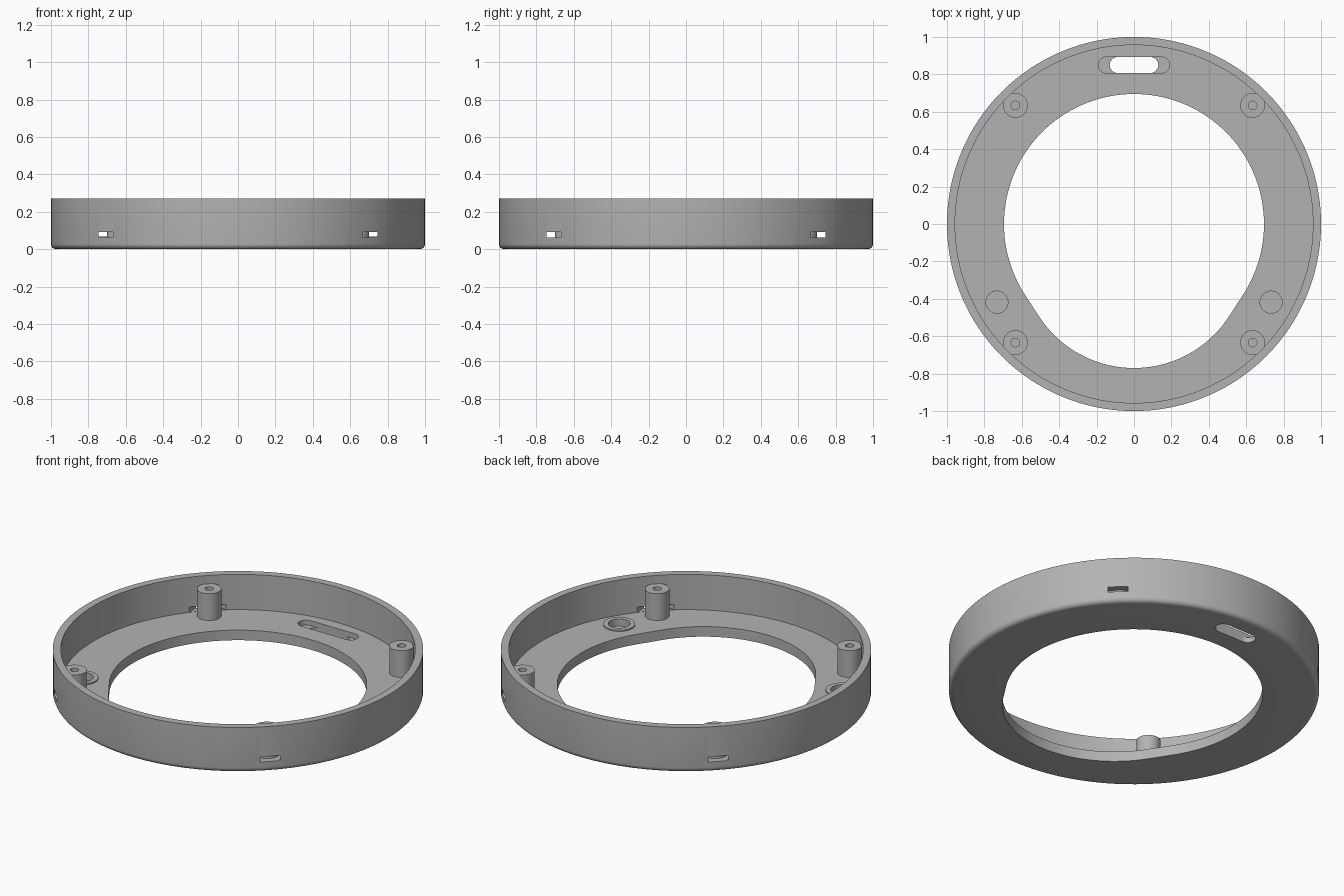
import bpy, bmesh, math
from mathutils import Vector, Matrix

cube = bpy.data.objects.get("Cube")
if cube:
    bpy.data.objects.remove(cube, do_unlink=True)

FLOOR, RIM, WALL = 0.06, 0.27, 0.957

grey = bpy.data.materials.new("plain_grey")
grey.use_nodes = True
colour = (0.45, 0.45, 0.45, 1)
grey.diffuse_color = colour
grey.node_tree.nodes["Principled BSDF"].inputs["Base Color"].default_value = colour


def add_object(name, bm):
    bmesh.ops.recalc_face_normals(bm, faces=bm.faces)
    mesh = bpy.data.meshes.new(name)
    bm.to_mesh(mesh)
    bm.free()
    mesh.materials.append(grey)
    obj = bpy.data.objects.new(name, mesh)
    bpy.context.collection.objects.link(obj)
    return obj


def lathe(name, profile, steps, x=0, y=0):
    """Closed solid turned about z; the profile starts and ends on the axis."""
    bm = bmesh.new()
    verts = [bm.verts.new((r, 0, z)) for r, z in profile]
    edges = [bm.edges.new(pair) for pair in zip(verts, verts[1:])]
    bmesh.ops.spin(bm, geom=verts + edges, cent=(0, 0, 0), axis=(0, 0, 1),
                   angle=math.tau, steps=steps, use_duplicate=False)
    bmesh.ops.remove_doubles(bm, verts=bm.verts, dist=1e-5)
    bmesh.ops.translate(bm, verts=bm.verts, vec=(x, y, 0))
    return add_object(name, bm)


def prism(name, outline, low, high):
    """Straight extrusion of a flat outline."""
    bm = bmesh.new()
    face = bm.faces.new([bm.verts.new((x, y, low)) for x, y in outline])
    top = bmesh.ops.extrude_face_region(bm, geom=[face])["geom"]
    moved = [v for v in top if isinstance(v, bmesh.types.BMVert)]
    bmesh.ops.translate(bm, verts=moved, vec=(0, 0, high - low))
    return add_object(name, bm)


def arc(cx, cy, radius, start, end, steps):
    angles = [math.radians(start + (end - start) * i / steps) for i in range(steps + 1)]
    return [(cx + radius * math.cos(a), cy + radius * math.sin(a)) for a in angles]


def capsule(half, radius, y):
    return (arc(half - radius, y, radius, -90, 90, 16)
            + arc(radius - half, y, radius, 90, 270, 16))


def cut(target, cutter):
    cutter.hide_render = True
    mod = target.modifiers.new("cut", "BOOLEAN")
    mod.operation = "DIFFERENCE"
    mod.solver = "EXACT"
    mod.object = cutter
    bpy.context.view_layer.objects.active = target
    bpy.ops.object.modifier_apply(modifier=mod.name)
    bpy.data.objects.remove(cutter, do_unlink=True)


# Shallow round tray with a rounded lower edge
fillet = arc(0.972, 0.028, 0.028, -90, 0, 6)
ring = lathe("ring_housing", [(0, 0)] + fillet
             + [(1, RIM), (WALL, RIM), (WALL, FLOOR), (0, FLOOR)], 160)

# Central opening: two circles joined by tangent lines
opening = arc(0, 0, 0.695, -33, 213, 100) + arc(0, -0.165, 0.605, 213, 327, 50)
cut(ring, prism("opening_cutter", opening, -0.1, 0.2))

# Long slot, wider at the top than underneath
cut(ring, prism("slot_cutter", capsule(0.13, 0.043, 0.85), -0.1, 0.2))
cut(ring, prism("slot_recess_cutter", capsule(0.19, 0.043, 0.85), 0.03, 0.2))

# Four side windows, tapering outwards through the wall
for i in range(4):
    turn = Matrix.Rotation(math.radians(45 + 90 * i), 2)
    wedge = [(0.93, -0.123), (1.03, -0.023), (1.03, 0.023), (0.93, 0.123)]
    outline = [turn @ Vector(p) for p in wedge]
    cut(ring, prism("window_cutter", outline, FLOOR + 0.001, 0.092))

# Round sockets with a low collar on the floor
sockets = []
for side, x in (("left", 0.733), ("right", -0.733)):
    y = -0.418
    cut(ring, lathe("socket_cutter", [(0, 0.02), (0.07, 0.02), (0.07, 0.1), (0, 0.1)], 48, x, y))
    sockets.append(lathe(side + "_socket", [
        (0, 0.015), (0.075, 0.015), (0.075, 0.05), (0.086, 0.05), (0.086, 0.068),
        (0.059, 0.068), (0.059, 0.025), (0, 0.025)], 48, x, y))

# Four screw posts with blind holes
posts = []
for end, y in (("front", -0.634), ("back", 0.634)):
    for side, x in (("left", 0.634), ("right", -0.634)):
        posts.append(lathe(f"{end}_{side}_screw_post", [
            (0, 0.05), (0.066, 0.05), (0.066, 0.22), (0.023, 0.22),
            (0.023, 0.1), (0, 0.1)], 48, x, y))

# Smooth round walls, sharp rims
bpy.ops.object.select_all(action="DESELECT")
for obj in [ring] + sockets + posts:
    obj.select_set(True)
bpy.context.view_layer.objects.active = ring
bpy.ops.object.shade_smooth_by_angle(angle=math.radians(30))
